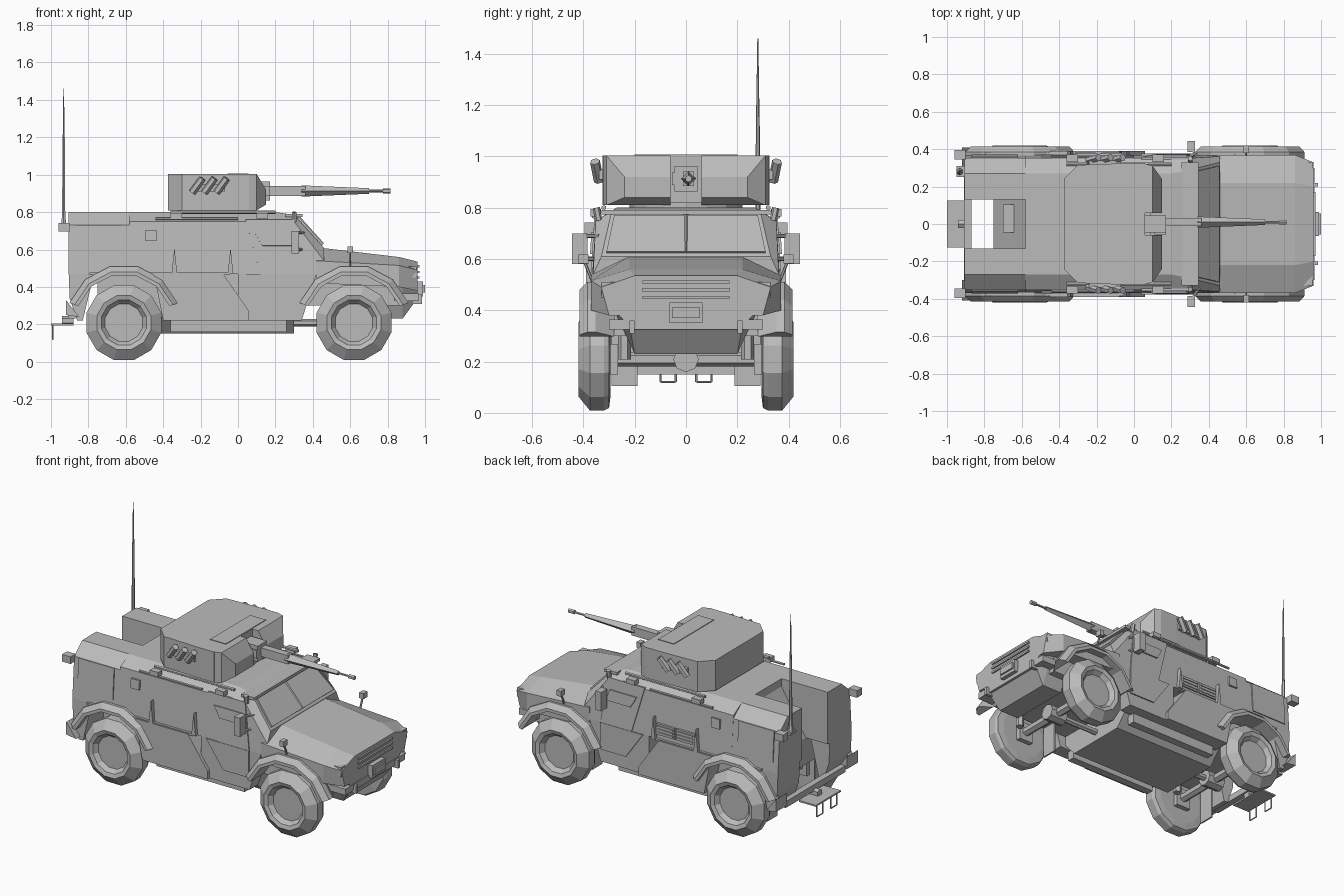
import bpy, bmesh, math
from mathutils import Vector, Matrix

if "Cube" in bpy.data.objects:
    bpy.data.objects.remove(bpy.data.objects["Cube"])

grey = bpy.data.materials.new("plain grey")
grey.use_nodes = True
grey.diffuse_color = (.5, .5, .5, 1)
grey.node_tree.nodes["Principled BSDF"].inputs["Base Color"].default_value = grey.diffuse_color

# Main levels, half widths and stations of the vehicle
ROOF, SHOULDER, WAIST, CHASSIS, SILL, BELLY = .8, .75, .47, .3, .22, .15
SIDE, ROOF_SIDE, ROOF_FLAT, CORE_SIDE = .37, .352, .27, .28
REAR, BAY_END, WINDSCREEN, COWL, NOSE = -.905, -.58, .3, .46, .96
REAR_AXLE, FRONT_AXLE, HUB, TYRE = -.61, .62, .209, .207
TURRET_BASE, TURRET_TOP, TURRET_SIDE = .81, 1.003, .325
BORE, GUN_Y = .913, .01


def finish(name, bm, mirror=False):
    bmesh.ops.recalc_face_normals(bm, faces=bm.faces)
    mesh = bpy.data.meshes.new(name)
    bm.to_mesh(mesh)
    bm.free()
    mesh.materials.append(grey)
    part = bpy.data.objects.new(name, mesh)
    bpy.context.collection.objects.link(part)
    if mirror:
        part.modifiers.new("other side", 'MIRROR').use_axis = (False, True, False)
    return part


def skin(name, rings, mirror=False):
    """Join closed rings of equal length and cap both ends."""
    bm = bmesh.new()
    loops = [[bm.verts.new(point) for point in ring] for ring in rings]
    count = len(loops[0])
    for near, far in zip(loops, loops[1:]):
        for i in range(count):
            j = (i + 1) % count
            bm.faces.new((near[i], near[j], far[j], far[i]))
    bm.faces.new(loops[0])
    bm.faces.new(loops[-1])
    return finish(name, bm, mirror)


def loft(name, *sections):
    """Each section is a station x and a half profile of (y, z)."""
    rings = []
    for x, half in sections:
        rings.append([(x, y, z) for y, z in half] + [(x, -y, z) for y, z in reversed(half)])
    return skin(name, rings)


def side_prism(name, outline, inner, outer):
    """Extrude a side outline of (x, z) sideways, on both flanks."""
    return skin(name, [[(x, y, z) for x, z in outline] for y in (inner, outer)], mirror=True)


def plate(name, corners, thickness=.007, mirror=False):
    """Flat polygon thickened along its normal."""
    points = [Vector(corner) for corner in corners]
    normal = (points[1] - points[0]).cross(points[2] - points[0]).normalized()
    offset = normal * thickness / 2
    return skin(name, [[p - offset for p in points], [p + offset for p in points]], mirror)


def box(name, centre, size, mirror=False):
    bm = bmesh.new()
    place = Matrix.Translation(centre) @ Matrix.Diagonal((*size, 1))
    bmesh.ops.create_cube(bm, size=1, matrix=place)
    return finish(name, bm, mirror)


def rod(name, start, end, radius, end_radius=None, sides=6, mirror=False):
    start, end = Vector(start), Vector(end)
    axis = end - start
    place = Matrix.Translation((start + end) / 2) @ axis.to_track_quat('Z', 'Y').to_matrix().to_4x4()
    bm = bmesh.new()
    bmesh.ops.create_cone(bm, cap_ends=True, segments=sides, radius1=radius,
                          radius2=end_radius or radius, depth=axis.length, matrix=place)
    return finish(name, bm, mirror)


def flank(x, z, out=0):
    """Point on the leaning left flank of the cabin."""
    lean = (SIDE - ROOF_SIDE) / (SHOULDER - WAIST)
    return x, SIDE - (z - WAIST) * lean + out, z


def flank_plate(name, left, right, bottom, top, out=0, cut=0):
    """Plate on both flanks, its lower front or rear corner cut away."""
    outline = [(left, top), (right, top), (right + cut / 2, bottom), (left + cut, bottom)]
    return plate(name, [flank(x, z, out) for x, z in outline], .012, mirror=True)


# Armoured cabin with chamfered roof edges and sloped windscreen
waist = (SIDE, WAIST)
roof_profile = [waist, (ROOF_SIDE, SHOULDER), (ROOF_FLAT, ROOF)]
loft("cabin", (BAY_END, roof_profile), (.2, roof_profile),
     (WINDSCREEN, [waist, (ROOF_SIDE, SHOULDER), (.29, .785)]),
     (COWL, [waist, (.362, .54), (.33, .61)]))
core = [(CORE_SIDE, CHASSIS), (CORE_SIDE, WAIST)]
loft("hull_core", (-.75, core), (.86, core))
keel = [(.2, BELLY), (CORE_SIDE, .24), (CORE_SIDE, CHASSIS)]
loft("belly", (-.43, keel), (WINDSCREEN, keel))
box("roof_visor", (WINDSCREEN, 0, .782), (.09, .66, .018))
plate("windscreen", [(x, y, z) for x, z, w in ((.32, .766, .28), (.45, .624, .31))
                     for y in ((w, -w) if x < .4 else (-w, w))], .018)
rod("windscreen_divider", (.31, 0, .782), (.45, 0, .626), .012, sides=4)

# Bonnet, nose and bumper
loft("bonnet", (.42, [(SIDE, .42), (SIDE, .54), (.22, .612)]),
     (.86, [(SIDE, .4), (SIDE, .515), (.22, .56)]),
     (NOSE, [(.3, .38), (.33, .49), (.2, .535)]))
loft("nose_lower", (.74, [(.2, .23), (CORE_SIDE, .4)]), (.88, [(.2, .23), (CORE_SIDE, .4)]),
     (NOSE, [(.22, .34), (CORE_SIDE, .4)]))
box("front_bumper", (.9, 0, .345), (.13, .6, .04))
box("plate_frame", (NOSE, 0, .39), (.06, .13, .08))
box("winch", (.98, 0, .39), (.04, .11, .04))
for row in range(3):
    box("grille_bar", (NOSE, 0, .45 + row * .03), (.02, .34, .012))
box("headlamp_guard", (.93, .275, .48), (.05, .11, .06), mirror=True)
box("tow_hook", (NOSE, .21, .335), (.05, .02, .05), mirror=True)

# Wheels, fenders and running gear
for axle in (REAR_AXLE, FRONT_AXLE):
    turns = [math.tau * (step + .5) / 12 for step in range(12)]
    tread = [(.75, .295), (.95, .3), (1, .32), (1, .375), (.72, .42),
             (.6, .412), (.5, .385), (.2, .385)]
    skin("wheel", [[(axle + TYRE * scale * math.cos(turn), y, HUB + TYRE * scale * math.sin(turn))
                    for turn in turns] for scale, y in tread], mirror=True)
    arch = []
    for step in range(6):
        turn = math.radians(20 + 28 * step)
        band = [(.31, ROOF_SIDE), (.31, .385), (.28, .415), (.26, .415), (.26, CORE_SIDE)]
        arch.append([(axle + radius * math.cos(turn), y, HUB + radius * math.sin(turn))
                     for radius, y in band])
    skin("fender", arch, mirror=True)
    box("mud_flap", (axle - .16, .24, HUB), (.01, .1, .21), mirror=True)
    box("axle_link", (axle, CORE_SIDE, HUB), (.1, .03, .12), mirror=True)
    rod("suspension_strut", (axle + .07, .24, HUB), (axle + .07, .24, WAIST), .025, mirror=True)
    rod("axle", (axle, -CHASSIS, HUB), (axle, CHASSIS, HUB), .028)
    rod("differential", (axle - .06, 0, HUB), (axle + .06, 0, HUB), .05, sides=8)
rod("drive_shaft", (REAR_AXLE, 0, HUB), (FRONT_AXLE, 0, HUB), .02)

# Lower side bins and sills
side_prism("side_bin", [(-.4, SILL), (.06, SILL), (.06, .27), (-.08, WAIST), (-.45, WAIST)],
           CORE_SIDE, .39)
side_prism("door_sill", [(0, SILL), (.34, SILL), (.42, WAIST), (0, WAIST)], CORE_SIDE, SIDE)
box("belly_box", (-.05, CORE_SIDE, .2), (.62, .05, .08), mirror=True)
box("waist_rail", (-.42, SIDE, WAIST), (.75, .03, .012), mirror=True)

# Rear pods either side of the open bay
pod = [(.13, WAIST), (SIDE, WAIST), (ROOF_SIDE, .73), (ROOF_FLAT, ROOF), (.13, ROOF)]
skin("rear_pod", [[(x, y, z) for y, z in pod] for x in (REAR, BAY_END)], mirror=True)
side_prism("rear_corner", [(REAR, WAIST), (-.9, .34), (-.86, SILL), (-.83, SILL), (-.77, WAIST)],
           BELLY, SIDE)
side_prism("bay_slope", [(-.75, WAIST), (BAY_END, WAIST), (BAY_END, SHOULDER)], 0, .14)
box("bay_hatch", (-.64, .03, .63), (.12, .15, .04))
side_prism("light_wedge", [(-.92, .33), (-.85, .24), (-.92, .25)], CHASSIS, .41)
box("rear_lamp", (-.93, SIDE, .72), (.06, .05, .045), mirror=True)

# Doors, windows, hatches and ribs on the flanks
flank_plate("side_door_upper", .04, .3, WAIST, .76, cut=.08)
side_prism("side_door_lower", [(.04, WAIST), (.34, WAIST), (.34, CHASSIS), (.16, CHASSIS)],
           ROOF_SIDE, .378)
flank_plate("door_window", .09, .28, .62, .69, out=.008, cut=.04)
flank_plate("rear_vent", -.87, -.62, .535, .73)
flank_plate("gun_port", -.495, -.435, .645, .705, out=.008)
for x in (-.34, -.04):
    side_prism("side_rib", [(x - .015, WAIST), (x + .015, WAIST), (x, .61)], ROOF_SIDE, .39)
rod("grab_bar", (-.44, .36, .765), (0, .36, .765), .008, mirror=True)
rod("roof_rail", (-.36, .32, ROOF), (.2, .32, ROOF), .01, mirror=True)
for x in (-.33, .13):
    box("roof_lamp", (x, ROOF_SIDE, .78), (.06, .04, .03), mirror=True)
for x in (-.26, -.12):
    box("left_grille", (x, SIDE, .535), (.13, .015, .07))
    for row in range(3):
        box("grille_slat", (x, .378, .515 + row * .02), (.11, .01, .008))

# Mirrors and markers
box("mirror", (.305, .415, .64), (.04, .06, .12), mirror=True)
for height in (.6, .69):
    rod("mirror_arm", (.35, .34, height), (.305, .41, height), .008, mirror=True)
rod("roof_marker", (WINDSCREEN, .34, SHOULDER), (WINDSCREEN, .35, ROOF), .014, mirror=True)
box("fender_marker", (.6, .4, .6), (.03, .04, .035), mirror=True)
rod("marker_stalk", (.6, .36, .5), (.6, .4, .6), .006, mirror=True)

# Rear step and tow bar
box("rear_step", (-.94, 0, .2), (.12, .25, .01))
box("rear_crossbar", (-.89, 0, .25), (.04, .6, .04))
rod("tow_pin", (-.88, 0, SILL), (-.94, 0, SILL), .025)
for y in (.04, .1):
    rod("step_leg", (-.99, y, .2), (-.99, y, .12), .004, mirror=True)
rod("step_rung", (-.99, .04, .12), (-.99, .1, .12), .004, mirror=True)

# Turret with split front cheeks
rod("turret_ring", (-.12, 0, .78), (-.12, 0, .82), .22, sides=16)
stations = ((-.375, .24), (-.3, .315), (-.05, TURRET_SIDE), (.06, TURRET_SIDE))
loft("turret", *[(x, [(y, TURRET_BASE), (y, TURRET_TOP)]) for x, y in stations])


def cheek(x, outer, bottom, top):
    return [(x, .06, bottom), (x, outer, bottom), (x, outer, top), (x, .06, top)]


skin("turret_cheek", [cheek(.05, TURRET_SIDE, TURRET_BASE, TURRET_TOP),
                      cheek(.1, .31, TURRET_BASE, TURRET_TOP),
                      cheek(.15, .24, .84, .92)], mirror=True)
box("turret_hatch", (0, 0, TURRET_TOP), (.11, .4, .008))
box("launcher_rack", (-.155, TURRET_SIDE, .93), (.17, .03, .04), mirror=True)
for x in (-.22, -.155, -.09):
    rod("smoke_launcher", (x - .025, .34, .905), (x + .03, .355, .98), .02, mirror=True)

# Gun
box("gun_mount", (.11, 0, BORE), (.12, .09, .1))
box("gun_sight", (.14, -.04, BORE), (.06, .03, .05))
box("gun_receiver", (.24, GUN_Y, BORE), (.24, .044, .055))
rod("barrel_shroud", (.34, GUN_Y, BORE), (.7, GUN_Y, BORE), .03, .015, sides=4)
rod("barrel", (.68, GUN_Y, BORE), (.81, GUN_Y, BORE), .007)
rod("muzzle_brake", (.775, GUN_Y, BORE), (.815, GUN_Y, BORE), .014)

# Whip antenna on the left rear corner
mast_x, mast_y = -.932, .28
box("antenna_bracket", (-.915, mast_y, .71), (.07, .06, .015))
rod("antenna_base", (mast_x, mast_y, .71), (mast_x, mast_y, .78), .02, .01)
rod("antenna_lower", (mast_x, mast_y, .76), (mast_x, mast_y, 1.2), .01, .007)
rod("antenna_tip", (mast_x, mast_y, 1.2), (mast_x, mast_y, 1.46), .006, .002)
